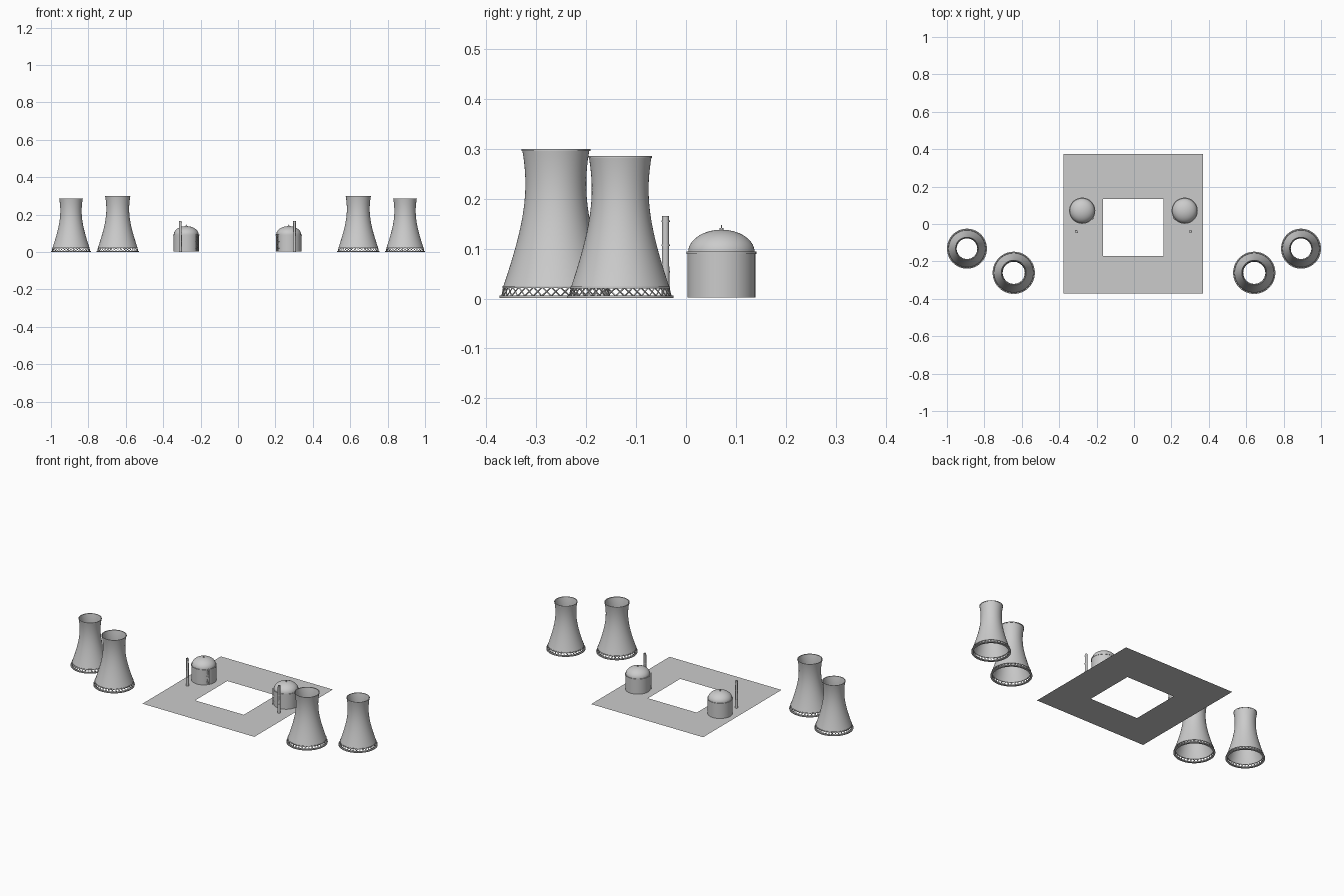
import bpy, bmesh, math
from mathutils import Vector

if "Cube" in bpy.data.objects:
    bpy.data.objects.remove(bpy.data.objects["Cube"])

def finish(bm, name, loc=(0, 0, 0), angle=35):
    bmesh.ops.recalc_face_normals(bm, faces=bm.faces)
    me = bpy.data.meshes.new(name)
    bm.to_mesh(me)
    bm.free()
    me.shade_smooth()
    me.set_sharp_from_angle(angle=math.radians(angle))
    ob = bpy.data.objects.new(name, me)
    ob.location = loc
    bpy.context.collection.objects.link(ob)
    return ob

def lathe(bm, profile, n=64, closed=True):
    """Spin (radius, z) points round z; radius 0 makes a pole."""
    rings = []
    for r, z in profile:
        if r == 0:
            rings.append([bm.verts.new((0, 0, z))] * n)
        else:
            rings.append([bm.verts.new((r * math.cos(math.tau * i / n), r * math.sin(math.tau * i / n), z))
                          for i in range(n)])
    pairs = list(zip(rings, rings[1:]))
    if closed:
        pairs.append((rings[-1], rings[0]))
    for a, b in pairs:
        for i in range(n):
            j = (i + 1) % n
            vs = list(dict.fromkeys((a[i], a[j], b[j], b[i])))
            if len(vs) > 2:
                bm.faces.new(vs)

def strut(bm, p, q, r, n=4):
    p, q = Vector(p), Vector(q)
    d = q - p
    mat = d.to_track_quat('Z', 'Y').to_matrix().to_4x4()
    mat.translation = (p + q) / 2
    bmesh.ops.create_cone(bm, cap_ends=True, segments=n, radius1=r, radius2=r, depth=d.length, matrix=mat)

def band(bm, r0, r1, z0, z1, n=64):
    lathe(bm, [(r0, z0), (r1, z0), (r1, z1), (r0, z1)], n)

def cooling_tower(name, x, y, throat, base_r, h, lip):
    z0, zt = 0.023 * h / 0.3, 0.23 * h / 0.3
    c = 0.146 * h / 0.3
    rad = lambda z: throat * math.sqrt(1 + ((z - zt) / c) ** 2)
    # hyperbolic concrete shell
    zs = [z0 + (h - z0) * i / 24 for i in range(25)]
    bm = bmesh.new()
    lathe(bm, [(rad(z), z) for z in zs] + [(rad(z) - 0.002, z) for z in reversed(zs)])
    finish(bm, name + "_shell", (x, y, 0))
    # rim lip and lower ring beam
    bm = bmesh.new()
    band(bm, rad(h) - 0.003, rad(h) + lip, h - 0.004, h)
    band(bm, rad(z0) - 0.003, rad(z0) + 0.001, z0 - 0.002, z0 + 0.002)
    finish(bm, name + "_rings", (x, y, 0))
    # foundation ring
    bm = bmesh.new()
    band(bm, base_r - 0.012, base_r, 0.001, 0.006)
    finish(bm, name + "_foundation", (x, y, 0))
    # crossed support legs
    bm = bmesh.new()
    n, rt, rb = 36, rad(z0) - 0.001, base_r - 0.005
    for i in range(n):
        for s in (-0.5, 0.5):
            a, b = math.tau * (i - s) / n, math.tau * (i + s) / n
            strut(bm, (rb * math.cos(a), rb * math.sin(a), 0.005),
                  (rt * math.cos(b), rt * math.sin(b), z0), 0.0015)
    finish(bm, name + "_legs", (x, y, 0))

def reactor(name, x, y, s):
    r = 0.068
    # containment drum with dome
    bm = bmesh.new()
    dome = [(r * 0.98 * math.cos(t), 0.093 + 0.045 * math.sin(t))
            for t in (math.pi / 2 * i / 14 for i in range(14))]
    lathe(bm, [(0, 0.002), (r, 0.002), (r, 0.092)] + dome + [(0, 0.138)], 48, False)
    finish(bm, name + "_building", (x, y, 0))
    # band under the dome
    bm = bmesh.new()
    band(bm, r - 0.003, r + 0.002, 0.089, 0.094, 48)
    finish(bm, name + "_band", (x, y, 0))
    # roof vent
    bm = bmesh.new()
    strut(bm, (0, 0, 0.136), (0, 0, 0.141), 0.004, 12)
    strut(bm, (0, 0, 0.138), (0, 0, 0.147), 0.0012, 8)
    finish(bm, name + "_vent", (x, y, 0))
    # access ladder on the inner front side
    bm = bmesh.new()
    a = math.radians(-37)
    out = Vector((-s * math.cos(a), math.sin(a), 0))
    side = Vector((-out.y, out.x, 0)) * 0.006
    up = Vector((0, 0, 1))
    mid = out * (r + 0.005)
    for k in (-1, 1):
        strut(bm, mid + side * k + up * 0.004, mid + side * k + up * 0.097, 0.0012)
        for z in (0.02, 0.055, 0.092):
            strut(bm, mid + side * k + up * z, out * (r - 0.002) + side * k + up * z, 0.001)
    for i in range(14):
        z = up * (0.01 + 0.0063 * i)
        strut(bm, mid - side + z, mid + side + z, 0.0008)
    finish(bm, name + "_ladder", (x, y, 0))

def chimney(name, x, y):
    # vent stack with collars
    bm = bmesh.new()
    lathe(bm, [(0, 0.001), (0.0078, 0.001), (0.0068, 0.166), (0.0052, 0.166), (0.0052, 0.15), (0, 0.15)], 20, False)
    for z in (0.052, 0.105, 0.154):
        band(bm, 0.006, 0.0085, z, z + 0.003, 20)
    finish(bm, name, (x, y, 0))

# ground slab: flat square frame with an open court
bm = bmesh.new()
def rect(x0, x1, y0, y1):
    return [bm.verts.new(p) for p in ((x0, y0, 0), (x1, y0, 0), (x1, y1, 0), (x0, y1, 0))]
o, i = rect(-0.376, 0.37, -0.372, 0.374), rect(-0.165, 0.159, -0.172, 0.134)
for k in range(4):
    j = (k + 1) % 4
    bm.faces.new((o[k], o[j], i[j], i[k]))
finish(bm, "ground_slab")

# mirrored pairs
for s, side_name in ((-1, "left"), (1, "right")):
    cooling_tower(side_name + "_inner_tower", s * 0.643, -0.261, 0.061, 0.113, 0.30, 0.0015)
    cooling_tower(side_name + "_outer_tower", s * 0.893, -0.132, 0.057, 0.107, 0.286, 0.0003)
    reactor(side_name + "_reactor", s * 0.274 - 0.003, 0.071, s)
    chimney(side_name + "_chimney", s * 0.305 - 0.003, -0.041)
